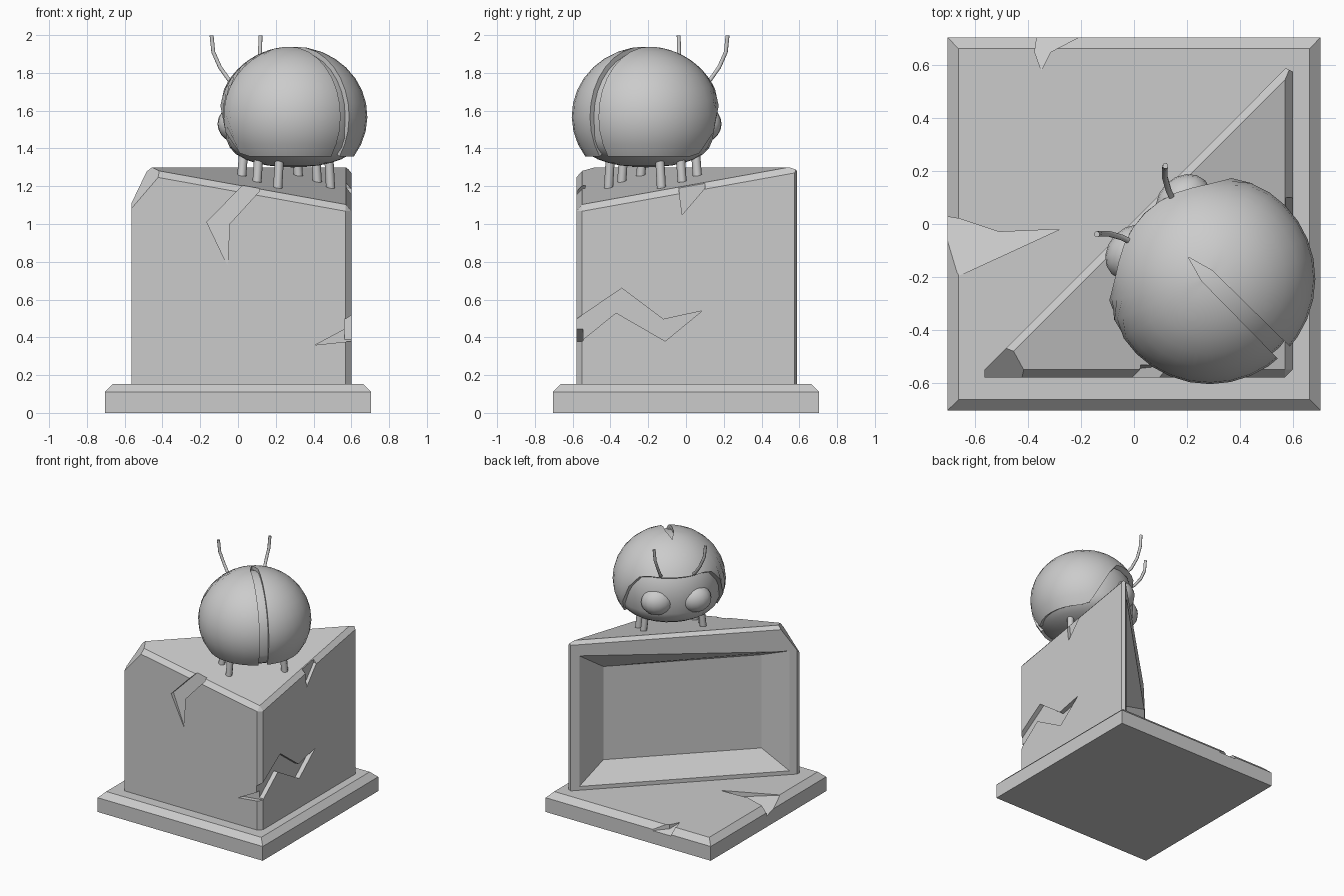
import bpy, bmesh, math
from mathutils import Vector

cube = bpy.data.objects.get("Cube")
if cube:
    bpy.data.objects.remove(cube, do_unlink=True)

stone = bpy.data.materials.new("stone_grey")
stone.use_nodes = True
GREY = (0.6, 0.6, 0.6, 1)
stone.diffuse_color = GREY
stone.node_tree.nodes["Principled BSDF"].inputs["Base Color"].default_value = GREY


def activate(ob):
    bpy.ops.object.select_all(action='DESELECT')
    ob.select_set(True)
    bpy.context.view_layer.objects.active = ob


def finish(name, bm, smooth=None):
    bmesh.ops.recalc_face_normals(bm, faces=bm.faces[:])
    me = bpy.data.meshes.new(name)
    bm.to_mesh(me)
    bm.free()
    ob = bpy.data.objects.new(name, me)
    bpy.context.collection.objects.link(ob)
    me.materials.append(stone)
    if smooth:
        activate(ob)
        bpy.ops.object.shade_smooth_by_angle(angle=math.radians(smooth))
    return ob


def add_prism(bm, outline, low, high):
    """Prism between two placement functions of the outline points."""
    a = [bm.verts.new(low(*p)) for p in outline]
    b = [bm.verts.new(high(*p)) for p in outline]
    bm.faces.new(a)
    bm.faces.new(b)
    n = len(a)
    for i in range(n):
        j = (i + 1) % n
        bm.faces.new((a[i], a[j], b[j], b[i]))
    bmesh.ops.recalc_face_normals(bm, faces=bm.faces[:])
    bm.normal_update()


def carve(target, outline, low, high):
    """Cut a prism-shaped notch out of the target."""
    bm = bmesh.new()
    add_prism(bm, outline, low, high)
    cutter = finish("cutter", bm)
    cutter.hide_render = True
    mod = target.modifiers.new("carve", 'BOOLEAN')
    mod.operation = 'DIFFERENCE'
    mod.solver = 'EXACT'
    mod.object = cutter
    activate(target)
    bpy.ops.object.modifier_apply(modifier=mod.name)
    bpy.data.objects.remove(cutter, do_unlink=True)


# Base slab with a chamfered top
bm = bmesh.new()
square = [(-1, -1), (1, -1), (1, 1), (-1, 1)]
add_prism(bm, square, lambda x, y: (.705 * x, .705 * y, 0), lambda x, y: (.705 * x, .705 * y, .11))
top = max(bm.faces, key=lambda f: f.calc_center_median().z)
bmesh.ops.inset_individual(bm, faces=[top], thickness=.043, depth=.043, use_even_offset=True)
base = finish("base_slab", bm)
# Cracks with a floor that rises towards one lip
carve(base, [(-.75, .035), (-.66, .02), (-.51, -.03), (-.28, -.02), (-.66, -.195), (-.75, -.08)],
      lambda x, y: (x, y, .15 - .3 * (y + .195)), lambda x, y: (x, y, .3))
carve(base, [(-.36, .75), (-.375, .65), (-.35, .58), (-.315, .65), (-.2, .71), (-.2, .75)],
      lambda x, y: (x, y, .15 - .4 * (y - .58)), lambda x, y: (x, y, .3))


# Triangular plinth with a sloping top
def roof(x, y):
    return (x, y, 1.305 - .18 * max(x - y, -.02))


bm = bmesh.new()
add_prism(bm, [(-.595, -.58), (.6, -.58), (.6, .615)], lambda x, y: (x, y, .12), roof)


# Softened top edges and front corner
def worn(e):
    a, b = e.verts
    if min(a.co.z, b.co.z) > .5:
        return True
    return min(a.co.x, -a.co.y, b.co.x, -b.co.y) > .5


bmesh.ops.bevel(bm, geom=[e for e in bm.edges if worn(e)], offset=.03,
                segments=1, affect='EDGES', clamp_overlap=True)
# Broken upper corner, then the two blunted sharp corners
slices = [((-.565, -.57, 1.09), (-.014, -.011, .012)), ((-.565, 0, 0), (-1, 0, 0)),
          ((.6, .575, 0), (.5, 1, 0))]
for point, normal in slices:
    bmesh.ops.bisect_plane(bm, geom=bm.verts[:] + bm.edges[:] + bm.faces[:],
                           plane_co=point, plane_no=normal, clear_outer=True)
    bmesh.ops.holes_fill(bm, edges=[e for e in bm.edges if e.is_boundary], sides=0)
plinth = finish("plinth", bm)


# Sunken panel in the long face; s runs along it, k is the depth
def on_long_face(s, k, z):
    return ((s + k) / 2, (s - k) / 2, z)


carve(plinth, square,
      lambda a, b: on_long_face(.01 + .795 * a, .15, .68 + .36 * b),
      lambda a, b: on_long_face(.02 + 1.08 * a, -.03, 1.16 + .045 * a if b > 0 else .17))

# Cracks in the front and right faces
carve(plinth, [(.05, 1.4), (.05, 1.23), (-.165, 1.01), (-.055, .78), (-.045, 1.0), (.11, 1.17), (.11, 1.4)],
      lambda x, z: (x, -.7, z), lambda x, z: (x, -.575 + .1 * (z - .78), z))
carve(plinth, [(.7, .52), (.56, .44), (.41, .36), (.7, .39)],
      lambda x, z: (x, -.7, z), lambda x, z: (x, -.545, z))
zigzag = [(-.7, .42), (-.56, .51), (-.34, .66), (-.12, .495), (.085, .54), (-.11, .38),
          (-.37, .53), (-.55, .385), (-.7, .385)]
chip = [(-.04, 1.4), (-.04, 1.2), (-.02, 1.05), (.1, 1.19), (.1, 1.4)]
for crack, inner in ((zigzag, .565), (chip, .575)):
    carve(plinth, crack, lambda y, z: (.7, y, z), lambda y, z: (inner, y, z))

# Beetle frame: f points forward, s sideways, h up from the body centre
CENTRE = Vector((.29, -.21, 1.57))
FRONT = Vector((-1, 1, 0)).normalized()
SIDE = Vector((1, 1, 0)).normalized()


def bug(f, s, h):
    return CENTRE + FRONT * f + SIDE * s + Vector((0, 0, h))


# Body under the shell, flattened below
bm = bmesh.new()
bmesh.ops.create_uvsphere(bm, u_segments=24, v_segments=16, radius=1)
for v in bm.verts:
    x, y, z = v.co
    h = z * .345 if z > 0 else -.27 * math.sqrt(abs(z))
    v.co = bug(x * (.355 if x > 0 else .365), y * .365, h)
finish("beetle_body", bm, 60)

# Shell whose rim lifts over the face
COLS, ROWS = 32, 11
bm = bmesh.new()
pole = bm.verts.new(bug(0, 0, .37))
rings = []
for r in range(ROWS):
    ring = []
    for c in range(COLS):
        phi = math.tau * c / COLS
        t = min(max((math.cos(phi) - .1) / .7, 0), 1)
        t = t * t * (3 - 2 * t)
        low = math.radians(-35 + 61 * t)
        lat = low + (math.pi / 2 - low) * r / ROWS
        ring.append(bm.verts.new(bug(.393 * math.cos(phi) * math.cos(lat),
                                     .397 * math.sin(phi) * math.cos(lat), .37 * math.sin(lat))))
    rings.append(ring)
for c in range(COLS):
    d = (c + 1) % COLS
    for lower, upper in zip(rings, rings[1:]):
        bm.faces.new((lower[c], lower[d], upper[d], upper[c]))
    bm.faces.new((rings[-1][c], rings[-1][d], pole))
shell = finish("beetle_shell", bm)
solid = shell.modifiers.new("thickness", 'SOLIDIFY')
solid.thickness = .04
solid.offset = -1
activate(shell)
bpy.ops.object.modifier_apply(modifier=solid.name)
# Wing split down the back
carve(shell, [(.12, 0), (.02, .028), (-.6, .034), (-.6, -.034), (.02, -.028)],
      lambda f, s: bug(f, s, -.5), lambda f, s: bug(f, s, .5))
activate(shell)
bpy.ops.object.shade_smooth_by_angle(angle=math.radians(35))


def tube(name, points, radius):
    cu = bpy.data.curves.new(name, 'CURVE')
    cu.dimensions = '3D'
    cu.bevel_depth = radius
    cu.bevel_resolution = 2
    cu.use_fill_caps = True
    sp = cu.splines.new('POLY')
    sp.points.add(len(points) - 1)
    for p, co in zip(sp.points, points):
        p.co = (*co, 1)
    cu.materials.append(stone)
    ob = bpy.data.objects.new(name, cu)
    bpy.context.collection.objects.link(ob)
    activate(ob)
    bpy.ops.object.convert(target='MESH')
    bpy.ops.object.shade_smooth_by_angle(angle=math.radians(50))


# Paired eyes, antennae and legs
for side, label in ((1, "left"), (-1, "right")):
    bm = bmesh.new()
    bmesh.ops.create_uvsphere(bm, u_segments=16, v_segments=10, radius=1)
    for v in bm.verts:
        x, y, z = v.co
        v.co = bug(.28 + .095 * x, side * (.135 + .115 * y), -.04 + .1 * z)
    finish("eye_" + label, bm, 60)
    tube("antenna_" + label,
         [bug(f, side * s, h) for f, s, h in
          ((.28, .1, .14), (.35, .125, .19), (.395, .15, .26), (.42, .175, .34), (.425, .183, .428))], .011)
    for i, (f, s) in enumerate(((.17, .212), (.042, .226), (-.085, .198))):
        foot = bug(f, side * s, 0)
        foot.z = roof(foot.x, foot.y)[2] - .005
        tube(f"leg_{label}_{i + 1}", [foot, bug(f, side * (s - .02), -.13)], .024)
